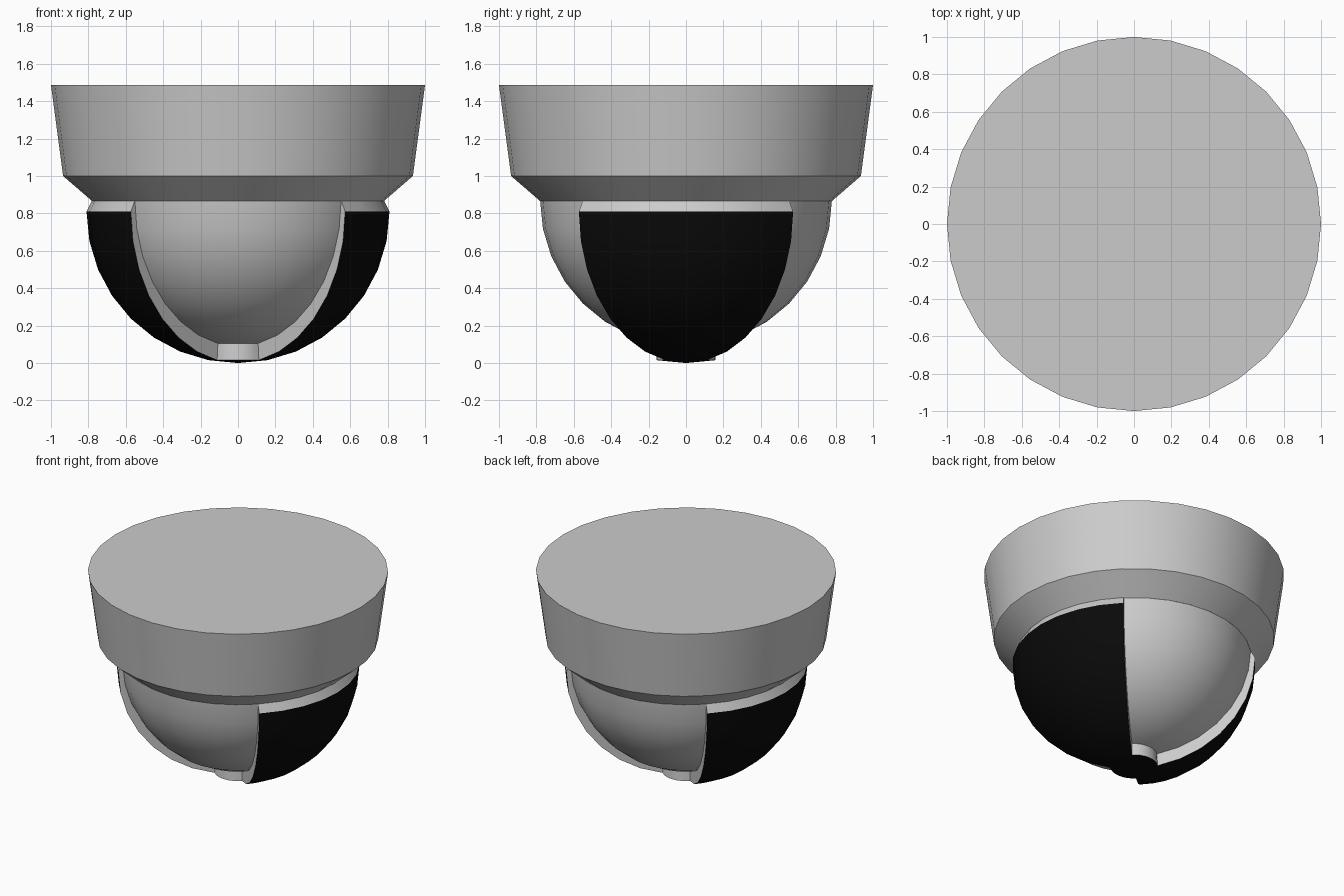
import bpy, bmesh
from math import pi, sin, cos, radians

SEG = 32            # sides around the axis
STEP = 2 * pi / SEG
ROWS = SEG // 4     # rows from the pole to the equator

cube = bpy.data.objects.get("Cube")
if cube:
    bpy.data.objects.remove(cube, do_unlink=True)


def material(name, value):
    mat = bpy.data.materials.new(name)
    colour = (value, value, value, 1)
    mat.use_nodes = True
    mat.diffuse_color = colour
    mat.node_tree.nodes["Principled BSDF"].inputs["Base Color"].default_value = colour
    return mat


grey = material("light_grey", 0.6)
black = material("black", 0.003)


def ring_point(r, z, i):
    return (r * cos(i * STEP), r * sin(i * STEP), z)


def bowl(radius, centre):
    """Profile of a lower hemisphere, from pole to equator."""
    return [(radius * sin(j * STEP), centre - radius * cos(j * STEP))
            for j in range(ROWS + 1)]


def strip(bm, low, high, sides, index=0):
    """Band of faces between two profile points, over the given sides."""
    for i in sides:
        pts = [ring_point(*low, i), ring_point(*low, i + 1),
               ring_point(*high, i + 1), ring_point(*high, i)]
        if low[0] < 1e-6:
            pts.pop(1)
        if high[0] < 1e-6:
            pts.pop()
        face = bm.faces.new([bm.verts.new(p) for p in pts])
        face.material_index = index


def finish(name, bm, mats):
    bmesh.ops.remove_doubles(bm, verts=bm.verts, dist=1e-4)
    bmesh.ops.recalc_face_normals(bm, faces=bm.faces)
    mesh = bpy.data.meshes.new(name)
    bm.to_mesh(mesh)
    bm.free()
    for mat in mats:
        mesh.materials.append(mat)
    obj = bpy.data.objects.new(name, mesh)
    bpy.context.collection.objects.link(obj)
    bpy.ops.object.select_all(action='DESELECT')
    obj.select_set(True)
    bpy.context.view_layer.objects.active = obj
    bpy.ops.object.shade_smooth_by_angle(angle=radians(25))


def lathe(name, profile, mat):
    bm = bmesh.new()
    for low, high in zip(profile, profile[1:]):
        strip(bm, low, high, range(SEG))
    finish(name, bm, [mat])


# Tapered ceiling mount
lathe("mount", [(0, 0.866), (0.78, 0.866), (0.935, 1.0), (1.0, 1.487), (0, 1.487)], grey)

# Inner dome
inner = bowl(0.78, 0.87)
lathe("inner_dome", inner, grey)

# Outer shell: two side sectors joined by a small disc at the pole
outer = bowl(0.81, 0.81)
shell = bmesh.new()
half = SEG // 8
strip(shell, outer[0], outer[1], range(SEG), 1)
for mid in (0, SEG // 2):
    sector = range(mid - half, mid + half)
    for low, high in zip(outer[1:], outer[2:]):
        strip(shell, low, high, sector, 1)
    # Grey rim up to the mount, and the disc edge in the open sector
    strip(shell, outer[-1], inner[-1], sector)
    strip(shell, outer[1], inner[1], [i + SEG // 4 for i in sector])
    # Grey cut walls on both sides of the sector
    for i in (mid - half, mid + half):
        for j in range(1, ROWS):
            corners = (outer[j], outer[j + 1], inner[j + 1], inner[j])
            shell.faces.new([shell.verts.new(ring_point(*p, i)) for p in corners])
finish("outer_shell", shell, [grey, black])
